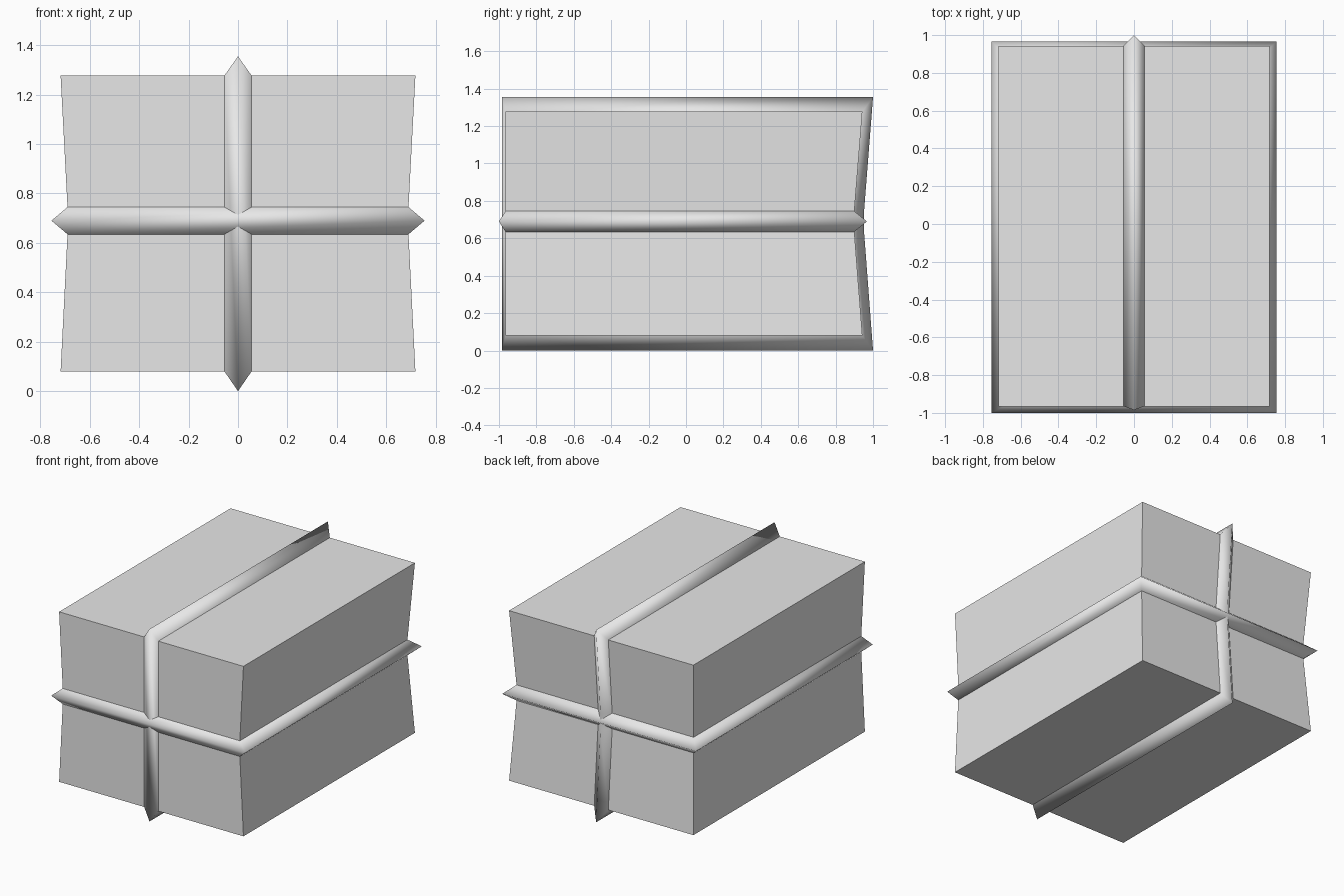
import bpy
import bmesh

cube = bpy.data.objects.get("Cube")
if cube:
    bpy.data.objects.remove(cube, do_unlink=True)

grey = bpy.data.materials.new("plain grey")
grey.use_nodes = True
colour = (0.8, 0.8, 0.8, 1)
grey.diffuse_color = colour
grey.node_tree.nodes["Principled BSDF"].inputs["Base Color"].default_value = colour

FRONT, BACK, BACK_WAIST = -0.965, 0.943, 0.9
SIDE, SIDE_WAIST = 0.718, 0.69
LOW, MID, HIGH = 0.08, 0.69, 1.277
HALF = 0.055  # half width of every band


def loft(name, rings, caps=False, closed=False, smooth=False):
    """Join matching rings of points with quads."""
    bm = bmesh.new()
    loops = [[bm.verts.new(p) for p in ring] for ring in rings]
    n = len(loops[0])
    pairs = list(zip(loops, loops[1:]))
    if closed:
        pairs.append((loops[-1], loops[0]))
    for a, b in pairs:
        for i in range(n):
            j = (i + 1) % n
            bm.faces.new((a[i], a[j], b[j], b[i]))
    if caps:
        bm.faces.new(loops[0])
        bm.faces.new(loops[-1])
    bmesh.ops.recalc_face_normals(bm, faces=bm.faces)
    for f in bm.faces:
        f.smooth = smooth
    mesh = bpy.data.meshes.new(name)
    bm.to_mesh(mesh)
    bm.free()
    mesh.materials.append(grey)
    obj = bpy.data.objects.new(name, mesh)
    bpy.context.collection.objects.link(obj)
    return obj


def rectangle(side, front, back, z):
    return [(-side, front, z), (side, front, z), (side, back, z), (-side, back, z)]


# Box, pinched at the waist on the sides and back
loft("box_body", [
    rectangle(SIDE, FRONT, BACK, LOW),
    rectangle(SIDE_WAIST, FRONT, BACK_WAIST, MID - HALF),
    rectangle(SIDE_WAIST, FRONT, BACK_WAIST, MID + HALF),
    rectangle(SIDE, FRONT, BACK, HIGH),
], caps=True)

# Ridged band around the waist; its inner ring is hidden in the box
loft("waist_band", [
    rectangle(SIDE_WAIST, FRONT, BACK_WAIST, MID - HALF),
    rectangle(0.755, -1.0, 0.967, MID),
    rectangle(SIDE_WAIST, FRONT, BACK_WAIST, MID + HALF),
], smooth=True)


# Ridged band running over the top, back, underside and front
def upright(x, front, back, waist, low, high):
    return [(x, front, low), (x, back, low), (x, waist, MID - HALF),
            (x, waist, MID + HALF), (x, back, high), (x, front, high)]


loft("lengthwise_band", [
    upright(-HALF, FRONT, BACK, BACK_WAIST, LOW, HIGH),
    upright(0, -0.985, 1.0, 0.952, 0, 1.355),
    upright(HALF, FRONT, BACK, BACK_WAIST, LOW, HIGH),
], smooth=True)
